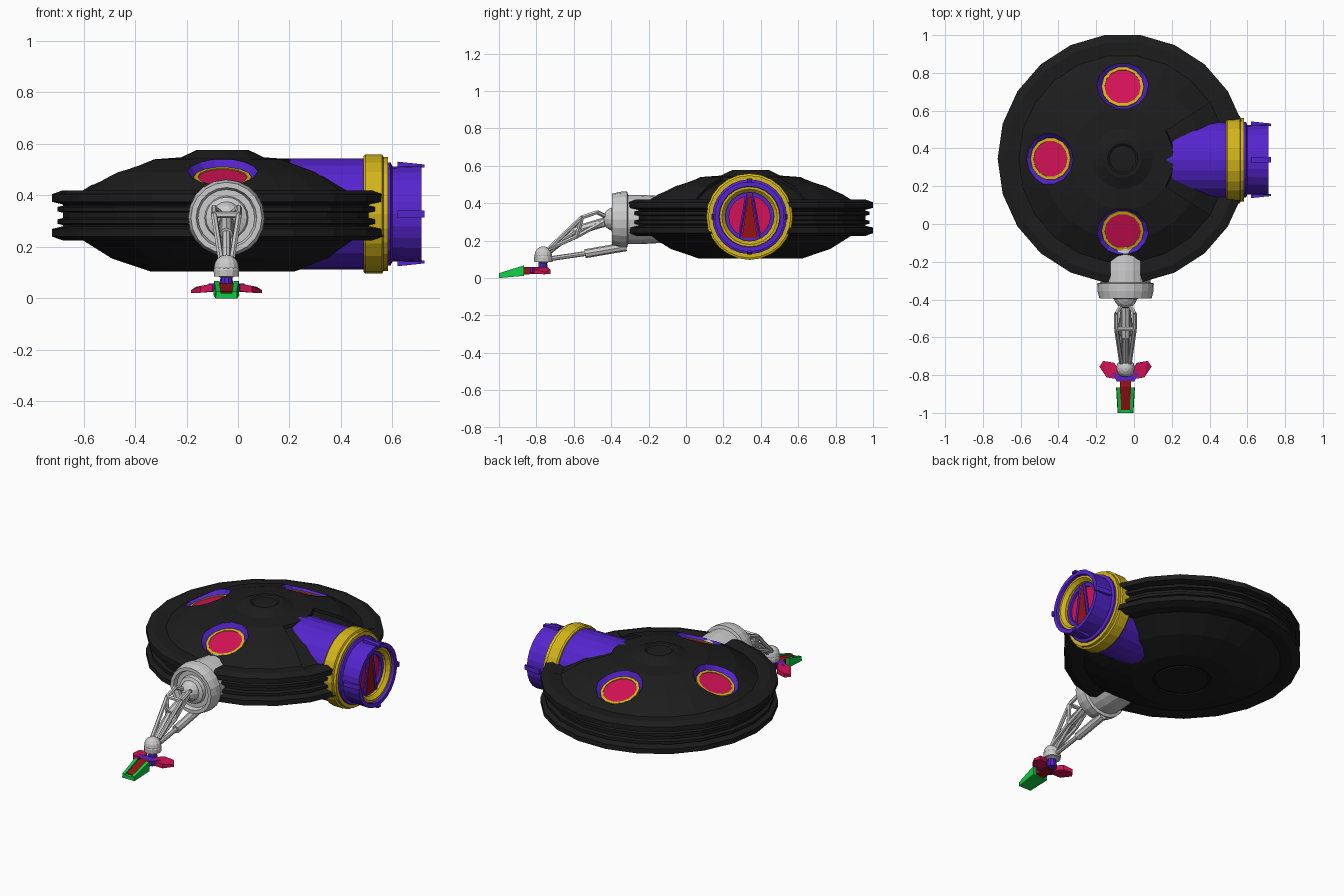
import bpy, bmesh
from math import pi, sin, cos, radians
from mathutils import Vector

if "Cube" in bpy.data.objects:
    bpy.data.objects.remove(bpy.data.objects["Cube"])


def material(name, rgb):
    m = bpy.data.materials.new(name)
    m.diffuse_color = (*rgb, 1)
    m.use_nodes = True
    m.node_tree.nodes["Principled BSDF"].inputs["Base Color"].default_value = m.diffuse_color
    return m


BLACK = material("black", (0.012, 0.012, 0.012))
PURPLE = material("purple", (0.09, 0.018, 0.62))
GOLD = material("gold", (0.65, 0.46, 0.01))
PINK = material("pink", (0.65, 0.006, 0.09))
DARK = material("dark_red", (0.3, 0.006, 0.008))
GREEN = material("green", (0.005, 0.6, 0.06))


def finish(name, bm, mat):
    bmesh.ops.remove_doubles(bm, verts=bm.verts, dist=1e-5)
    bmesh.ops.recalc_face_normals(bm, faces=bm.faces)
    me = bpy.data.meshes.new(name)
    bm.to_mesh(me)
    bm.free()
    ob = bpy.data.objects.new(name, me)
    bpy.context.collection.objects.link(ob)
    if mat:
        me.materials.append(mat)
    return ob


def lathe(name, profile, n, mat, origin=(0, 0, 0), axis=(0, 0, 1), first=0, count=None):
    """Spin (radius, height) points about an axis; a partial spin gets end caps."""
    count = count or n
    rot = Vector((0, 0, 1)).rotation_difference(Vector(axis))
    bm = bmesh.new()
    rings = []
    for i in range(count + 1):
        a = 2 * pi * (first + i) / n
        rings.append([bm.verts.new(rot @ Vector((r * cos(a), r * sin(a), h)) + Vector(origin))
                      for r, h in profile])
    for p, q in zip(rings, rings[1:]):
        for j in range(len(profile) - 1):
            bm.faces.new((p[j], q[j], q[j + 1], p[j + 1]))
    if count < n:
        bm.faces.new(rings[0])
        bm.faces.new(rings[-1])
    return finish(name, bm, mat)


def hull(name, pts, mat):
    bm = bmesh.new()
    vs = [bm.verts.new(p) for p in pts]
    res = bmesh.ops.convex_hull(bm, input=vs)
    loose = [v for v in bm.verts if not v.link_faces]
    bmesh.ops.delete(bm, geom=loose, context='VERTS')
    return finish(name, bm, mat)


def rod(name, p, q, r, mat=None, n=6, r2=None):
    d = Vector(q) - Vector(p)
    r2 = r2 or r
    return lathe(name, [(0, 0), (r, 0), (r2, d.length), (0, d.length)], n, mat, p, d.normalized())


def ball(name, c, r, mat=None):
    prof = [(r * sin(pi * i / 8), -r * cos(pi * i / 8)) for i in range(9)]
    return lathe(name, prof, 14, mat, c)


# Saucer body: 22 sides, with a sunken sector around the turret
CX, CY, MID = -0.06, 0.345, 0.3225
cap = [(0, .57), (.07, .57), (.08, .577), (.1, .577), (.16, .548), (.27, .54)]
shoulder = [(.43, .49), (.55, .415)]
sunken = [(.275, .522), (.43, .472), (.55, .405)]
rim = [(.62, .42), (.662, .405), (.662, .375), (.62, .365), (.62, .36),
       (.642, .355), (.642, .338), (.62, .333)]
lower = [(r, 2 * MID - z) for r, z in reversed(shoulder + rim)]
base = [(.28, .105), (.165, .105), (.16, .111), (.152, .111), (.147, .105), (0, .105)]
body = lathe("saucer_body", cap + shoulder + rim + lower + base, 22, BLACK,
             (CX, CY, 0), first=2, count=18)
lathe("saucer_turret_sector", cap + sunken + rim + lower + base, 22, BLACK,
      (CX, CY, 0), first=-2, count=4)

# Three countersunk lamps on the sloping top
body.data.materials.append(PURPLE)
for k, deg in enumerate((90, 180, 270)):
    a, tilt = radians(deg), radians(20)
    out = Vector((cos(a), sin(a), 0))
    axis = out * sin(tilt) + Vector((0, 0, cos(tilt)))
    pos = Vector((CX, CY, .474)) + out * .383
    cutter = lathe("lamp_cutter", [(0, -.012), (.112, -.012), (.142, .028), (.19, .09), (0, .09)],
                   14, BLACK, pos, axis)
    cutter.data.materials.append(PURPLE)
    for f in cutter.data.polygons:
        f.material_index = 1
    cutter.hide_render = True
    mod = body.modifiers.new("lamp_hole", 'BOOLEAN')
    mod.operation, mod.solver, mod.object = 'DIFFERENCE', 'EXACT', cutter
    bpy.context.view_layer.objects.active = body
    bpy.ops.object.modifier_apply(modifier=mod.name)
    bpy.data.objects.remove(cutter)
    lathe("lamp_ring", [(.112, -.013), (.112, -.002), (.096, -.002), (.096, -.013), (.112, -.013)],
          14, GOLD, pos, axis)
    lathe("lamp_lens", [(0, -.012), (.097, -.012), (.097, -.006), (0, -.006)], 14, PINK, pos, axis)

# Turret pointing right
TY, TZ = .34, .328
TO, X = (0, TY, TZ), (1, 0, 0)
lathe("turret_housing", [(0, .1), (.215, .1), (.215, .5), (0, .5)], 24, PURPLE, TO, X)
lathe("turret_collar", [(.17, .487), (.225, .487), (.231, .495), (.231, .56), (.221, .565),
                        (.221, .582), (.17, .582), (.17, .487)], 24, GOLD, TO, X)
lathe("turret_barrel", [(0, .57), (.2, .57), (.2, .593), (.184, .6), (.188, .712), (.163, .712),
                        (.155, .66), (.11, .66), (.11, .63), (0, .63)], 24, PURPLE, TO, X)
lathe("turret_inner_ring", [(.161, .655), (.161, .695), (.148, .695), (.13, .675), (.13, .655)],
      24, GOLD, TO, X)
lathe("turret_lens", [(0, .63), (.113, .63), (.113, .645), (0, .645)], 24, PINK, TO, X)
hull("turret_pupil", [(x, TY + y, TZ + z) for x in (.64, .664)
                      for y, z in ((-.006, .118), (.006, .118), (.042, -.115), (-.042, -.115))], DARK)
for s in (-1, 1):
    rod("turret_pupil_bar", (.66, TY + s * .014, TZ + .125), (.66, TY + s * .056, TZ - .12), .009, PURPLE)
for u, v in ((1, 0), (-1, 0), (0, 1), (0, -1)):
    hull("turret_tab", [(x, TY + u * r + v * w, TZ + v * r + u * w)
                        for x, r in ((.62, .18), (.62, .203), (.724, .18), (.724, .192))
                        for w in (-.014, .014)], PURPLE)

# Leg socket on the front
LX = -.045
lathe("leg_socket", [(0, -.2), (.12, -.2), (.132, .0), (.132, .065), (.15, .07), (.148, .11),
                     (.138, .15), (.118, .15), (.11, .125), (.085, .125), (.08, .145), (.045, .16), (0, .16)],
      20, None, (LX, -.245, .313), (0, -1, 0))
ball("hip_ball", (LX, -.385, .315), .062)

# Leg frame: a pair of open side frames, braces and pistons
for s in (-1, 1):
    P = [Vector((LX + s * x, y, z)) for x, y, z in
         ((.012, -.41, .32), (.048, -.475, .352), (.048, -.555, .325), (.022, -.735, .155),
          (.03, -.585, .222))]
    for i, j in ((0, 1), (1, 2), (2, 3), (0, 4), (2, 4), (4, 3)):
        rod("leg_strut", P[i], P[j], .012)
rod("leg_cross_bar", (LX - .045, -.555, .325), (LX + .045, -.555, .325), .012)
rod("leg_piston", (LX, -.4, .31), (LX, -.6, .25), .025, n=8)
rod("leg_piston_shaft", (LX, -.6, .25), (LX, -.75, .13), .018, n=8)
rod("lower_piston", (LX, -.32, .168), (LX, -.54, .13), .024, n=8)
rod("lower_piston_shaft", (LX, -.53, .132), (LX, -.75, .1), .013, n=8)

# Ankle and foot
ball("ankle_ball", (LX, -.763, .122), .048)
lathe("ankle_cup", [(0, .085), (.048, .085), (.05, .11), (.04, .135), (0, .135)], 12, None, (LX, -.763, 0))
lathe("foot_hub", [(0, .03), (.03, .03), (.022, .09), (0, .09)], 10, PURPLE, (LX, -.765, 0))
hull("foot_plate", [(LX + x, y, z) for x, y in ((-.07, -.79), (.07, -.79), (-.045, -.835), (.045, -.835))
                    for z in (.028, .058)], PURPLE)
for s in (-1, 1):
    outline = ((.138, -.755, .02, .032), (.118, -.725, .022, .045), (.06, -.735, .025, .056),
               (.03, -.78, .028, .06), (.05, -.82, .028, .058), (.1, -.812, .022, .048))
    hull("side_toe", [(LX + s * x, y, z) for x, y, a, b in outline for z in (a, b)], PINK)
    # Green rails either side of the front toe
    hull("front_toe_rail", [(LX + s * x, y, z) for x, y, z in
                            ((.03, -.865, .012), (.05, -.865, .012), (.028, -.865, .068), (.048, -.865, .068),
                             (.022, -1, 0), (.042, -1, 0), (.022, -1, .026), (.04, -1, .026))], GREEN)
hull("front_toe_sole", [(LX + s * x, y, z) for s in (-1, 1) for x, y, z in
                        ((.048, -.865, .012), (.042, -1, 0), (.04, -.865, .04), (.036, -1, .02))], GREEN)
hull("front_toe", [(LX + s * x, y, z) for s in (-1, 1) for x, y, z in
                   ((.03, -.78, .025), (.03, -.78, .055), (.03, -.86, .025), (.03, -.86, .06),
                    (.023, -.985, .008), (.023, -.985, .026))], DARK)
